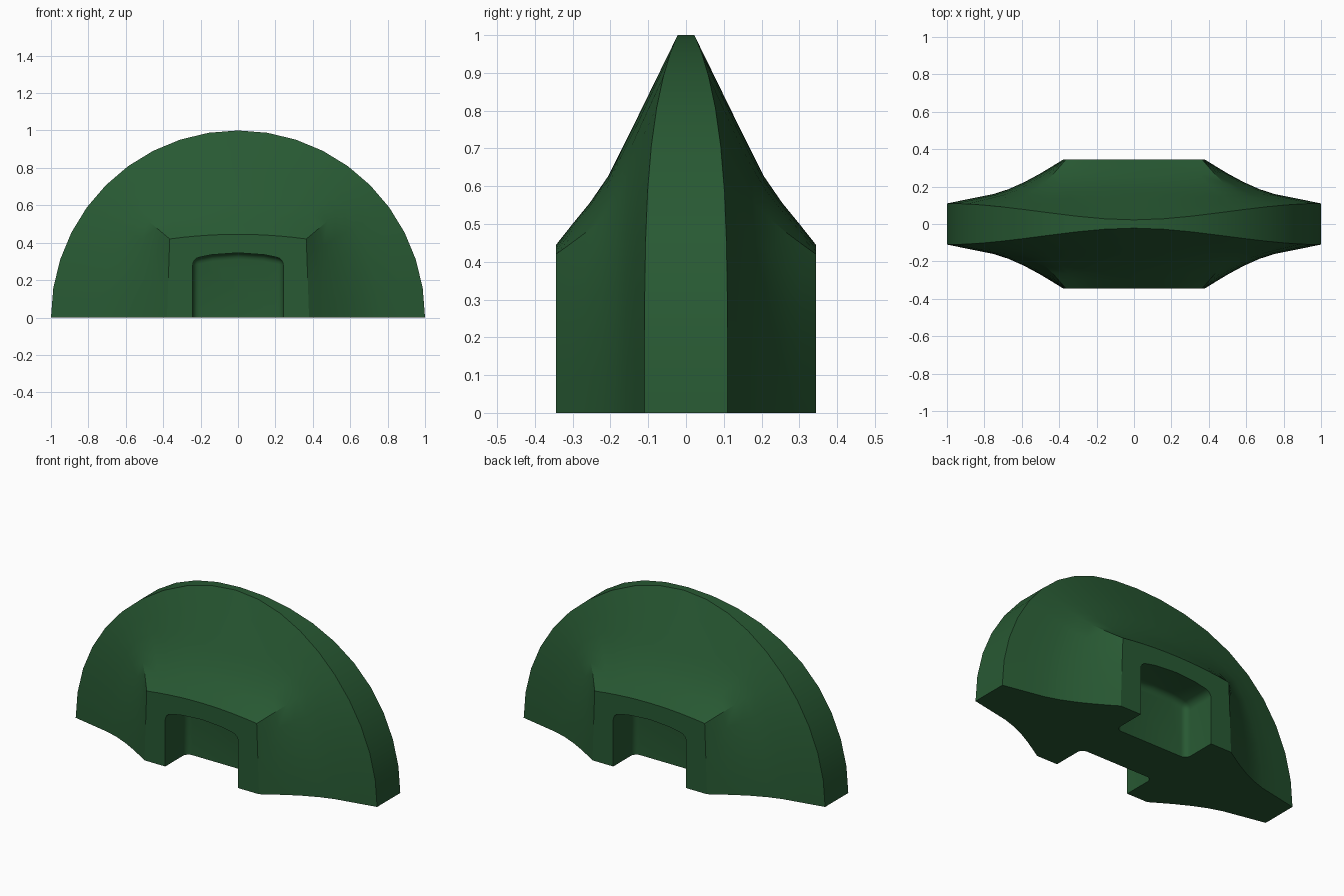
import bpy, bmesh, math

if "Cube" in bpy.data.objects:
    bpy.data.objects.remove(bpy.data.objects["Cube"])

SEG = 20  # rim segments over the half circle

green = bpy.data.materials.new("dark green")
green.diffuse_color = (0.021, 0.1, 0.033, 1)
green.use_nodes = True
green.node_tree.nodes["Principled BSDF"].inputs["Base Color"].default_value = green.diffuse_color


def mesh_object(name, bm):
    bmesh.ops.recalc_face_normals(bm, faces=bm.faces)
    me = bpy.data.meshes.new(name)
    bm.to_mesh(me)
    bm.free()
    ob = bpy.data.objects.new(name, me)
    bpy.context.collection.objects.link(ob)
    me.materials.append(green)
    return ob


def interp(table, s):
    for (a, ya), (b, yb) in zip(table, table[1:]):
        if s <= b:
            return ya + (yb - ya) * (s - a) / (b - a)
    return table[-1][1]


# flank thickness from the hub edge (0) to the rim (1), at the ends and at the top
END = [(0, .344), (.14, .29), (.27, .243), (.435, .193), (.6, .16), (1, .11)]
TOP = [(0, .344), (.1, .30), (.21, .25), (.33, .205), (.51, .155), (1, .022)]
STEPS = [0, .1, .2, .33, .47, .6, .8, 1]


def hub_point(i):
    """Outline of the raised hub: near-upright sides and a shallow arched top."""
    if i <= 5:
        return .38 - .015 * i / 5, .42 * i / 5
    if i >= 15:
        x, z = hub_point(20 - i)
        return -x, z
    x = .365 * (10 - i) / 5
    return x, .445 - .025 * (x / .365) ** 2


def section(i):
    a = math.pi * i / SEG
    rx, rz = math.cos(a), math.sin(a)
    hx, hz = hub_point(i)
    u = abs(rx)
    k = 1 - u * u * (3 - 2 * u)          # 0 at the ends, 1 at the top
    half = []
    for s in STEPS:
        y = interp(END, s) * (1 - k) + interp(TOP, s) * k
        half.append((hx + (rx - hx) * s, -y, hz + (rz - hz) * s))
    return half + [(x, -y, z) for x, y, z in reversed(half)]


# half-disc body with raised hub on both sides
bm = bmesh.new()
rows = [[bm.verts.new(p) for p in section(i)] for i in range(SEG + 1)]
for r, q in zip(rows, rows[1:]):
    for j in range(len(r) - 1):
        bm.faces.new((r[j], r[j + 1], q[j + 1], q[j]))
bm.faces.new([r[0] for r in rows])
bm.faces.new([r[-1] for r in rows])
bm.faces.new(rows[0] + rows[-1][::-1])
body = mesh_object("half_disc_body", bm)


# rounded pockets cut into the front and back of the hub
def pocket(side):
    outline = [(-.242, -.2), (.242, -.2), (.242, .315), (.14, .336),
               (0, .346), (-.14, .336), (-.242, .315)]
    bm = bmesh.new()
    f = bm.faces.new([bm.verts.new((x, side * .14, z)) for x, z in outline])
    ext = bmesh.ops.extrude_face_region(bm, geom=[f])
    for v in ext["geom"]:
        if isinstance(v, bmesh.types.BMVert):
            v.co.y = side * .6
    bmesh.ops.recalc_face_normals(bm, faces=bm.faces)
    edges = [e for e in bm.edges if e.calc_face_angle(0) > .7]
    bmesh.ops.bevel(bm, geom=edges, offset=.035, segments=4, profile=.5,
                    affect='EDGES')
    cutter = mesh_object("pocket_cutter", bm)
    cutter.hide_render = True
    return cutter


bpy.context.view_layer.objects.active = body
body.select_set(True)
for side in (-1, 1):
    cutter = pocket(side)
    mod = body.modifiers.new("pocket", 'BOOLEAN')
    mod.operation = 'DIFFERENCE'
    mod.solver = 'EXACT'
    mod.object = cutter
    bpy.ops.object.modifier_apply(modifier=mod.name)
    bpy.data.objects.remove(cutter)

bpy.ops.object.shade_smooth_by_angle(angle=math.radians(30))
